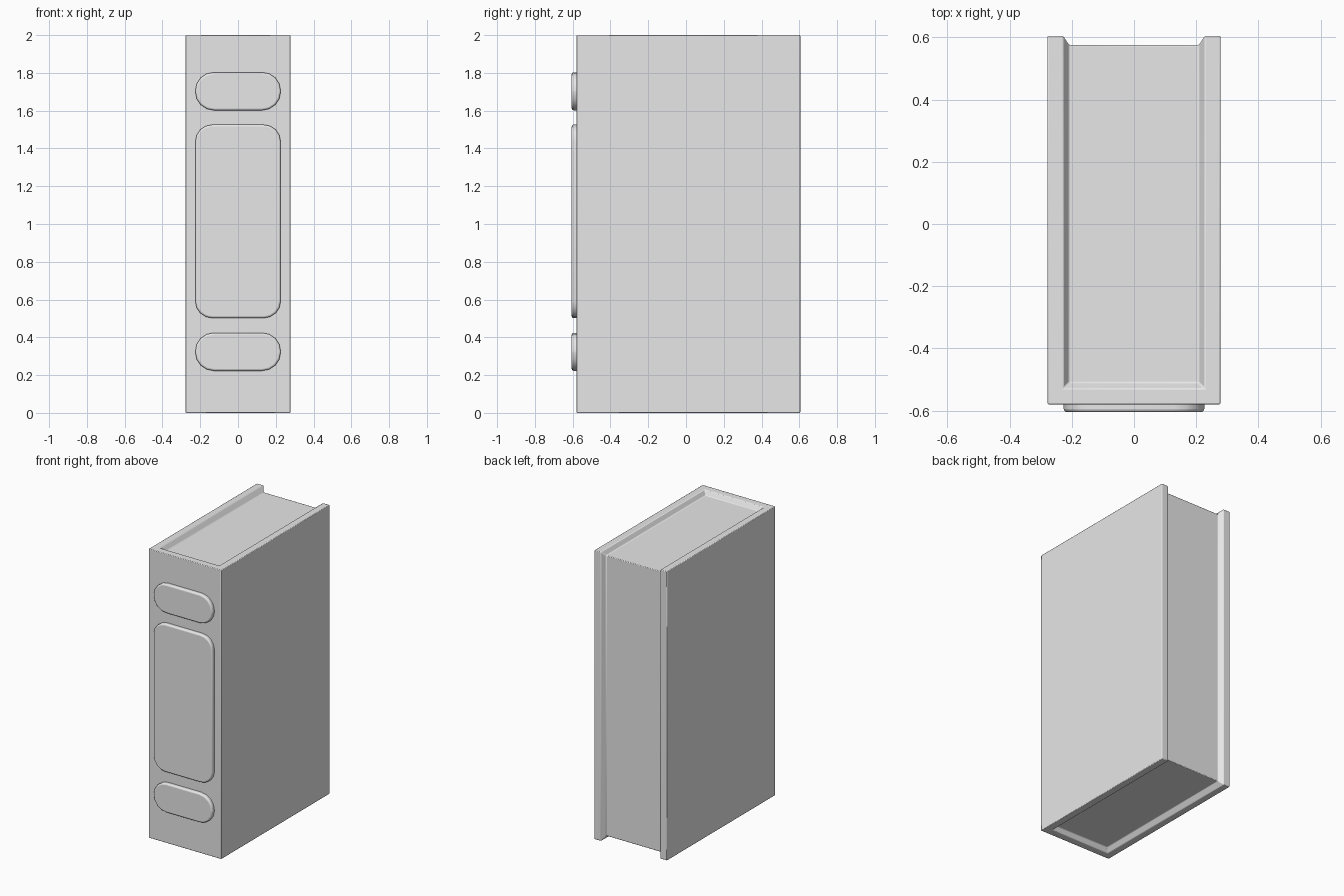
import bpy, bmesh, math

cube = bpy.data.objects.get("Cube")
if cube:
    bpy.data.objects.remove(cube, do_unlink=True)

# One plain grey for the whole book
grey = bpy.data.materials.new("light_grey")
grey.use_nodes = True
grey.diffuse_color = (0.8, 0.8, 0.8, 1)
grey.node_tree.nodes["Principled BSDF"].inputs["Base Color"].default_value = (0.8, 0.8, 0.8, 1)

HALF_W, FRONT, BACK, HEIGHT = 0.278, -0.58, 0.605, 2.0
RECESS = 0.03


def finish(name, bm, bevel, segments):
    bmesh.ops.recalc_face_normals(bm, faces=bm.faces)
    mesh = bpy.data.meshes.new(name)
    bm.to_mesh(mesh)
    bm.free()
    mesh.materials.append(grey)
    obj = bpy.data.objects.new(name, mesh)
    bpy.context.collection.objects.link(obj)
    mod = obj.modifiers.new("soft_edges", "BEVEL")
    mod.width = bevel
    mod.segments = segments
    mod.limit_method = "ANGLE"
    mod.angle_limit = math.radians(40)
    bpy.ops.object.select_all(action="DESELECT")
    obj.select_set(True)
    bpy.context.view_layer.objects.active = obj
    bpy.ops.object.shade_smooth_by_angle(angle=math.radians(35))
    return obj


def book_body():
    """Box whose top, back and bottom are sunk inside the cover as pages."""
    bm = bmesh.new()
    bmesh.ops.create_cube(bm, size=1)
    for v in bm.verts:
        v.co.x *= 2 * HALF_W
        v.co.y = BACK if v.co.y > 0 else FRONT
        v.co.z = HEIGHT if v.co.z > 0 else 0
    bm.normal_update()
    pages = [f for f in bm.faces if abs(f.normal.z) > 0.5 or f.normal.y > 0.5]
    for width in (0.05, 0.02):
        bmesh.ops.inset_region(bm, faces=pages, thickness=width,
                               use_even_offset=True, use_boundary=True)
    # Sink the page faces below the cover rim
    for v in {v for f in pages for v in f.verts}:
        v.co.z += RECESS if v.co.z < HEIGHT / 2 else -RECESS
        if v.co.y > 0:
            v.co.y -= RECESS
    return finish("book_body", bm, 0.004, 2)


def spine_panel(name, z_low, z_high, radius, half_w=0.226):
    """Rounded raised panel on the spine."""
    bm = bmesh.new()
    steps = 4
    cx, cz = half_w - radius, (z_high - z_low) / 2 - radius
    mid = (z_high + z_low) / 2
    outline = []
    for corner, (sx, sz) in enumerate([(1, 1), (-1, 1), (-1, -1), (1, -1)]):
        for i in range(steps + 1):
            a = (corner + i / steps) * math.pi / 2
            outline.append(bm.verts.new((sx * cx + radius * math.cos(a), FRONT + 0.01,
                                         mid + sz * cz + radius * math.sin(a))))
    face = bm.faces.new(outline)
    moved = bmesh.ops.extrude_face_region(bm, geom=[face])["geom"]
    for v in moved:
        if isinstance(v, bmesh.types.BMVert):
            v.co.y = -BACK
    return finish(name, bm, 0.01, 3)


book_body()
spine_panel("lower_spine_panel", 0.223, 0.424, 0.098)
spine_panel("middle_spine_panel", 0.502, 1.526, 0.09)
spine_panel("upper_spine_panel", 1.602, 1.803, 0.098)
